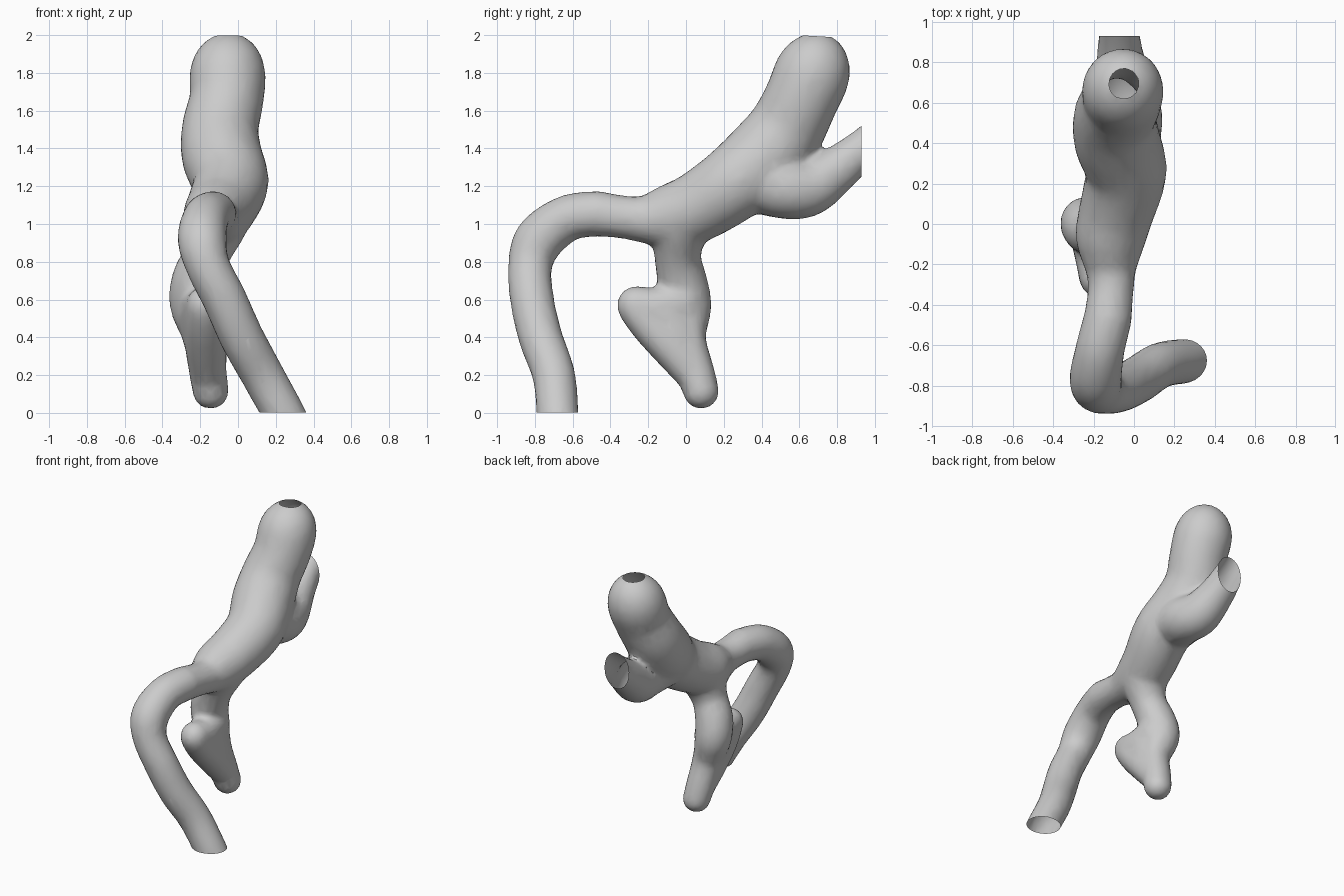
import bpy, bmesh
from mathutils import Matrix, Vector

cube = bpy.data.objects.get("Cube")
if cube:
    bpy.data.objects.remove(cube)

# Vessel centre lines: x, y, z, radius
trunk = [(-.045, .7, 1.875, .138), (-.055, .67, 1.8, .2), (-.06, .61, 1.66, .198),
         (-.095, .53, 1.5, .205), (-.085, .42, 1.36, .215), (-.04, .26, 1.22, .203),
         (-.085, .07, 1.095, .188), (-.115, -.06, 1.045, .175), (-.115, -.2, 1.025, .13),
         (-.115, -.32, 1.035, .115), (-.13, -.47, 1.055, .121)]
front_leg = [(-.13, -.47, 1.055, .121), (-.17, -.63, 1.03, .124), (-.19, -.775, .92, .132),
             (-.16, -.825, .78, .118), (-.07, -.815, .6, .118), (.02, -.77, .4, .118),
             (.13, -.7, .2, .115), (.24, -.68, 0, .113), (.3, -.67, -.12, .11)]
back_branch = [(-.06, .38, 1.24, .18), (-.02, .52, 1.19, .164), (-.04, .65, 1.19, .15),
               (-.065, .8, 1.29, .123), (-.073, .93, 1.395, .104), (-.08, 1.05, 1.49, .1)]
lower_branch = [(-.11, -.03, 1.0, .16), (-.165, -.045, .84, .125), (-.222, -.02, .7, .132),
                (-.235, .01, .57, .127), (-.185, .0, .4, .107), (-.16, .05, .22, .101),
                (-.145, .08, .115, .097)]
lobe = [(-.2, -.02, .58, .12), (-.18, -.18, .555, .11), (-.175, -.27, .572, .097),
        (-.175, -.2, .48, .107), (-.17, -.09, .365, .113), (-.16, .03, .22, .1)]
lobe_filling = [(-.18, -.17, .54, .11), (-.19, -.09, .5, .12), (-.18, -.04, .4, .115)]


def spline(p, i, t):
    """Smoothly interpolated centre and radius along segment i."""
    a, b, c, d = (Vector(p[max(0, min(len(p) - 1, k))]) for k in range(i - 1, i + 3))
    return b + (c - a) * t / 2 + (a * 2 - b * 5 + c * 4 - d) * t**2 / 2 + (b * 3 - a - c * 3 + d) * t**3 / 2


# Overlapping balls swept along every vessel
bm = bmesh.new()
STEPS = 12
for path in (trunk, front_leg, back_branch, lower_branch, lobe, lobe_filling):
    for i in range(len(path) - 1):
        for s in range(STEPS + 1):
            q = spline(path, i, s / STEPS)
            bmesh.ops.create_icosphere(bm, subdivisions=3, radius=q[3],
                                       matrix=Matrix.Translation(q.xyz))
mesh = bpy.data.meshes.new("branching_vessel")
bm.to_mesh(mesh)
bm.free()
vessel = bpy.data.objects.new("branching_vessel", mesh)
bpy.context.collection.objects.link(vessel)

# Fuse into one skin and soften the joints
remesh = vessel.modifiers.new("fuse", 'REMESH')
remesh.mode = 'VOXEL'
remesh.voxel_size = .018
soften = vessel.modifiers.new("soften", 'SMOOTH')
soften.factor = .5
soften.iterations = 12
thin = vessel.modifiers.new("thin", 'DECIMATE')
thin.ratio = .2
fused = bpy.data.meshes.new_from_object(vessel.evaluated_get(bpy.context.evaluated_depsgraph_get()))
vessel.modifiers.clear()
vessel.data = fused
bpy.data.meshes.remove(mesh)
fused.name = "branching_vessel"

# Slice the three vessel ends open
bm = bmesh.new()
bm.from_mesh(fused)
for point, normal in (((0, 0, .003), (0, 0, -1)), ((0, .93, 0), (0, 1, 0)), ((0, .71, 1.993), (0, .06, 1))):
    bmesh.ops.bisect_plane(bm, geom=bm.verts[:] + bm.edges[:] + bm.faces[:],
                           plane_co=point, plane_no=normal, clear_outer=True)
bm.to_mesh(fused)
bm.free()

# Plain grey skin
grey = bpy.data.materials.new("plain_grey")
grey.use_nodes = True
colour = (.6, .6, .6, 1)
grey.diffuse_color = colour
grey.node_tree.nodes["Principled BSDF"].inputs["Base Color"].default_value = colour
fused.materials.clear()
fused.materials.append(grey)

bpy.context.view_layer.objects.active = vessel
vessel.select_set(True)
bpy.ops.object.shade_smooth_by_angle()
